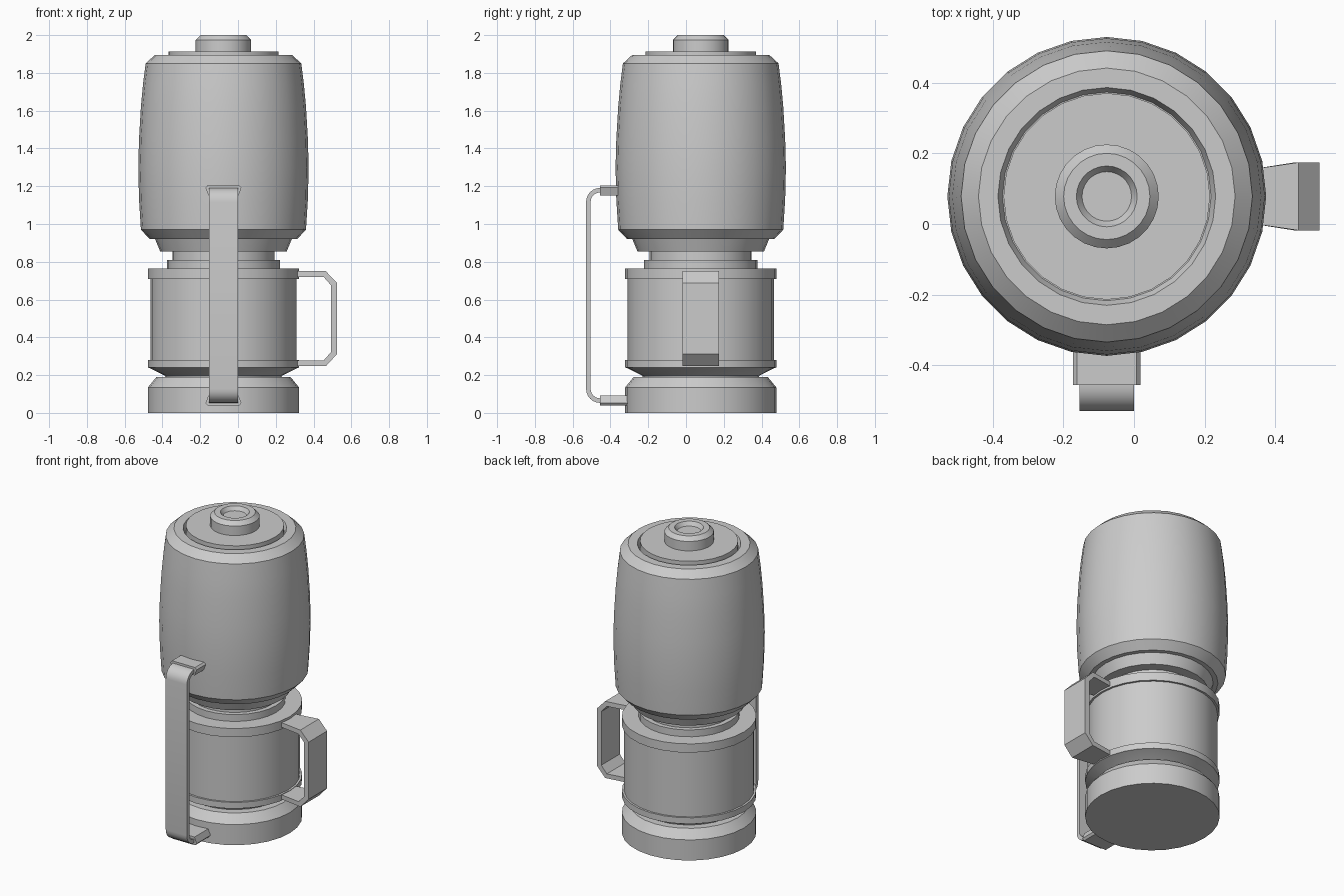
import bpy, math

if "Cube" in bpy.data.objects:
    bpy.data.objects.remove(bpy.data.objects["Cube"])

CX, CY = -0.077, 0.078   # axis of the round body
SIDES = 28


def make(name, verts, faces, smooth=True):
    me = bpy.data.meshes.new(name)
    me.from_pydata(verts, [], faces)
    ob = bpy.data.objects.new(name, me)
    bpy.context.collection.objects.link(ob)
    bpy.ops.object.select_all(action='DESELECT')
    ob.select_set(True)
    bpy.context.view_layer.objects.active = ob
    bpy.ops.object.mode_set(mode='EDIT')
    bpy.ops.mesh.select_all(action='SELECT')
    bpy.ops.mesh.normals_make_consistent(inside=False)
    bpy.ops.object.mode_set(mode='OBJECT')
    if smooth:
        bpy.ops.object.shade_smooth_by_angle(angle=math.radians(25))
    return ob


def lathe(name, profile):
    """Spin (radius, z) points round the body axis and cap both ends."""
    n = SIDES
    verts = [(CX + r * math.cos(2 * math.pi * i / n),
              CY + r * math.sin(2 * math.pi * i / n), z)
             for r, z in profile for i in range(n)]
    faces = [(k * n + i, k * n + (i + 1) % n, (k + 1) * n + (i + 1) % n, (k + 1) * n + i)
             for k in range(len(profile) - 1) for i in range(n)]
    faces.append(tuple(range(n))[::-1])
    faces.append(tuple(range((len(profile) - 1) * n, len(profile) * n)))
    return make(name, verts, faces)


def band(name, outer, inner, widths, place):
    """Flat band following outer/inner (u, z) paths, with a half width per point."""
    verts, faces = [], []
    for (a, az), (b, bz), w in zip(outer, inner, widths):
        verts += [place(a, -w, az), place(a, w, az), place(b, w, bz), place(b, -w, bz)]
    for k in range(len(outer) - 1):
        for j in range(4):
            m = (j + 1) % 4
            faces.append((4 * k + j, 4 * k + m, 4 * k + 4 + m, 4 * k + 4 + j))
    e = len(verts)
    faces += [(3, 2, 1, 0), (e - 4, e - 3, e - 2, e - 1)]
    return make(name, verts, faces)


# Round parts, bottom to top
lathe("base_cup", [(0.40, 0), (0.40, 0.135), (0.355, 0.19), (0.30, 0.19)])
lathe("mug_body", [(0.305, 0.185), (0.31, 0.197), (0.39, 0.237), (0.40, 0.24), (0.40, 0.28),
                   (0.387, 0.28), (0.387, 0.708), (0.40, 0.708), (0.40, 0.765),
                   (0.30, 0.765), (0.30, 0.81), (0.27, 0.81), (0.27, 0.88)])
lathe("flask", [(0.26, 0.855), (0.335, 0.855), (0.362, 0.92), (0.39, 0.92), (0.437, 0.97),
                (0.447, 1.13), (0.451, 1.30), (0.447, 1.45), (0.437, 1.62), (0.426, 1.74),
                (0.412, 1.85), (0.363, 1.895), (0.308, 1.895), (0.295, 1.865)])
lathe("lid", [(0.292, 1.86), (0.292, 1.913)])
lathe("lid_knob", [(0.147, 1.90), (0.147, 1.975), (0.122, 2.0), (0.086, 2.0), (0.07, 1.975)])

# Mug handle on the right, flaring outward from the body
h_out = [(0.30, 0.75), (0.465, 0.75), (0.525, 0.687), (0.525, 0.312), (0.465, 0.247), (0.30, 0.247)]
h_in = [(0.30, 0.72), (0.453, 0.72), (0.493, 0.675), (0.493, 0.323), (0.453, 0.277), (0.30, 0.277)]
band("mug_handle", h_out, h_in, [0.072, 0.096, 0.096, 0.096, 0.096, 0.072],
     lambda u, v, z: (u, CY + v, z))


# Carrying strap at the front with rounded corners
def strap_path(r):
    arc = [math.radians(a) for a in range(90, 181, 15)]
    up = [(-0.455 + r * math.cos(a), 1.117 + r * math.sin(a)) for a in arc]
    low = [(u, 1.244 - z) for u, z in reversed(up)]
    return [(-0.35, up[0][1])] + up + low + [(-0.35, low[-1][1])]


outer, inner = strap_path(0.074), strap_path(0.05)
band("carrying_strap", outer, inner, [0.077] * len(outer),
     lambda u, v, z: (CX + v, u, z))

# Strap brackets, upper and lower mirrored
section = [(-0.084, 0.025), (0.084, 0.025), (0.095, 0.012), (0.08, -0.028), (-0.08, -0.028), (-0.095, 0.012)]
for name, z0, s, back in (("upper_bracket", 1.18, 1, -0.31), ("lower_bracket", 0.064, -1, -0.29)):
    verts = [(CX + x, y, z0 + s * z) for y in (-0.455, back) for x, z in section]
    faces = [(i, (i + 1) % 6, 6 + (i + 1) % 6, 6 + i) for i in range(6)]
    faces += [tuple(range(6)), tuple(range(6, 12))]
    make(name, verts, faces, False)
